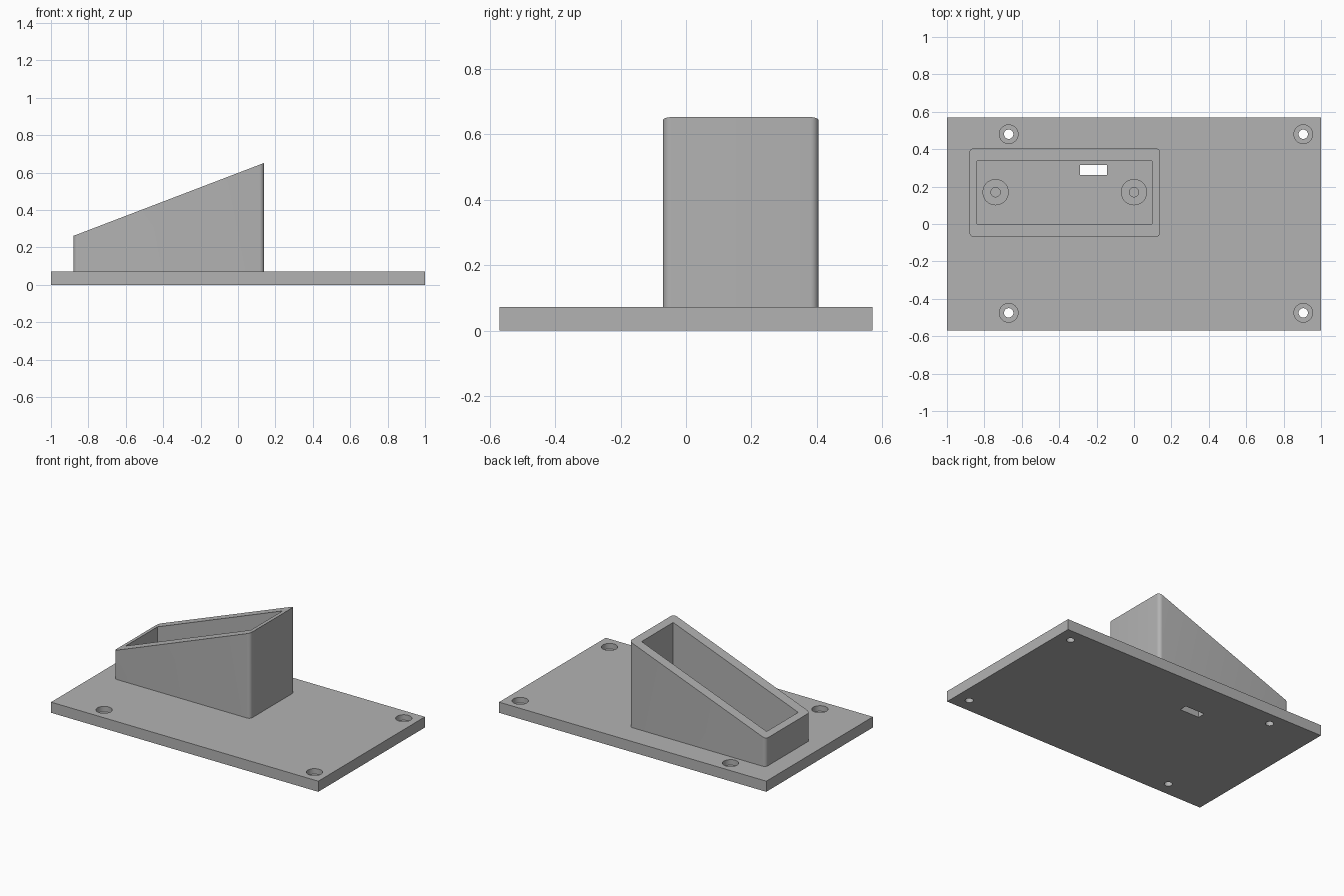
import bpy, bmesh, math

cube = bpy.data.objects.get("Cube")
if cube:
    bpy.data.objects.remove(cube, do_unlink=True)

grey = bpy.data.materials.new("plain grey")
grey.use_nodes = True
grey.diffuse_color = (0.45, 0.45, 0.45, 1)
grey.node_tree.nodes["Principled BSDF"].inputs["Base Color"].default_value = (0.45, 0.45, 0.45, 1)

PLATE = 0.072


def rect(x0, x1, y0, y1):
    return [(x0, y0), (x1, y0), (x1, y1), (x0, y1)]


def circle(x, y, r, n=40):
    return [(x + r * math.cos(math.tau * i / n), y + r * math.sin(math.tau * i / n)) for i in range(n)]


def rounded_rect(x0, x1, y0, y1, r, n=8):
    points = []
    corners = [(x1 - r, y1 - r), (x0 + r, y1 - r), (x0 + r, y0 + r), (x1 - r, y0 + r)]
    for q, (cx, cy) in enumerate(corners):
        for i in range(n + 1):
            a = math.pi / 2 * (q + i / n)
            points.append((cx + r * math.cos(a), cy + r * math.sin(a)))
    return points


def prism(name, outline, z0, top):
    """Extrude an outline from z0 up to a height given as a function of x."""
    bm = bmesh.new()
    low = [bm.verts.new((x, y, z0)) for x, y in outline]
    high = [bm.verts.new((x, y, top(x))) for x, y in outline]
    bm.faces.new(low[::-1])
    bm.faces.new(high)
    for i in range(len(low)):
        j = (i + 1) % len(low)
        bm.faces.new((low[i], low[j], high[j], high[i]))
    mesh = bpy.data.meshes.new(name)
    bm.to_mesh(mesh)
    bm.free()
    mesh.materials.append(grey)
    obj = bpy.data.objects.new(name, mesh)
    bpy.context.collection.objects.link(obj)
    return obj


def block(name, outline, z0, z1):
    return prism(name, outline, z0, lambda x: z1)


def cut(obj, outline, z0, z1):
    """Remove a straight prism from an object."""
    cutter = block("cutter", outline, z0, z1)
    cutter.hide_render = True
    mod = obj.modifiers.new("cut", 'BOOLEAN')
    mod.operation = 'DIFFERENCE'
    mod.solver = 'EXACT'
    mod.object = cutter
    bpy.context.view_layer.objects.active = obj
    bpy.ops.object.modifier_apply(modifier=mod.name)
    bpy.data.objects.remove(cutter, do_unlink=True)


# Base plate with four counterbored screw holes and a cable slot
plate = block("base_plate", rect(-1, 1, -0.57, 0.57), 0, PLATE)
for x in (-0.67, 0.905):
    for y in (-0.475, 0.48):
        cut(plate, circle(x, y, 0.05), 0.035, 0.2)
        cut(plate, circle(x, y, 0.025), -0.1, 0.2)
cut(plate, rect(-0.29, -0.145, 0.263, 0.315), -0.1, 0.2)

# Open housing with a sloping rim
X0, X1 = -0.88, 0.14
housing = prism("sloped_housing", rounded_rect(X0, X1, -0.07, 0.405, 0.025), PLATE,
                lambda x: 0.262 + (x - X0) / (X1 - X0) * 0.39)
cut(housing, rect(-0.84, 0.096, 0, 0.338), 0, 1)

# Screw posts with blind pilot holes
posts = []
for side, x in (("right", -0.74), ("left", 0.0)):
    post = block(side + "_screw_post", circle(x, 0.17, 0.07), PLATE, 0.14)
    cut(post, circle(x, 0.17, 0.025), 0.08, 0.3)
    posts.append(post)

# Smooth the round surfaces, keep the edges sharp
bpy.ops.object.select_all(action='DESELECT')
for obj in [plate, housing] + posts:
    obj.select_set(True)
bpy.context.view_layer.objects.active = plate
bpy.ops.object.shade_smooth_by_angle(angle=math.radians(30))
